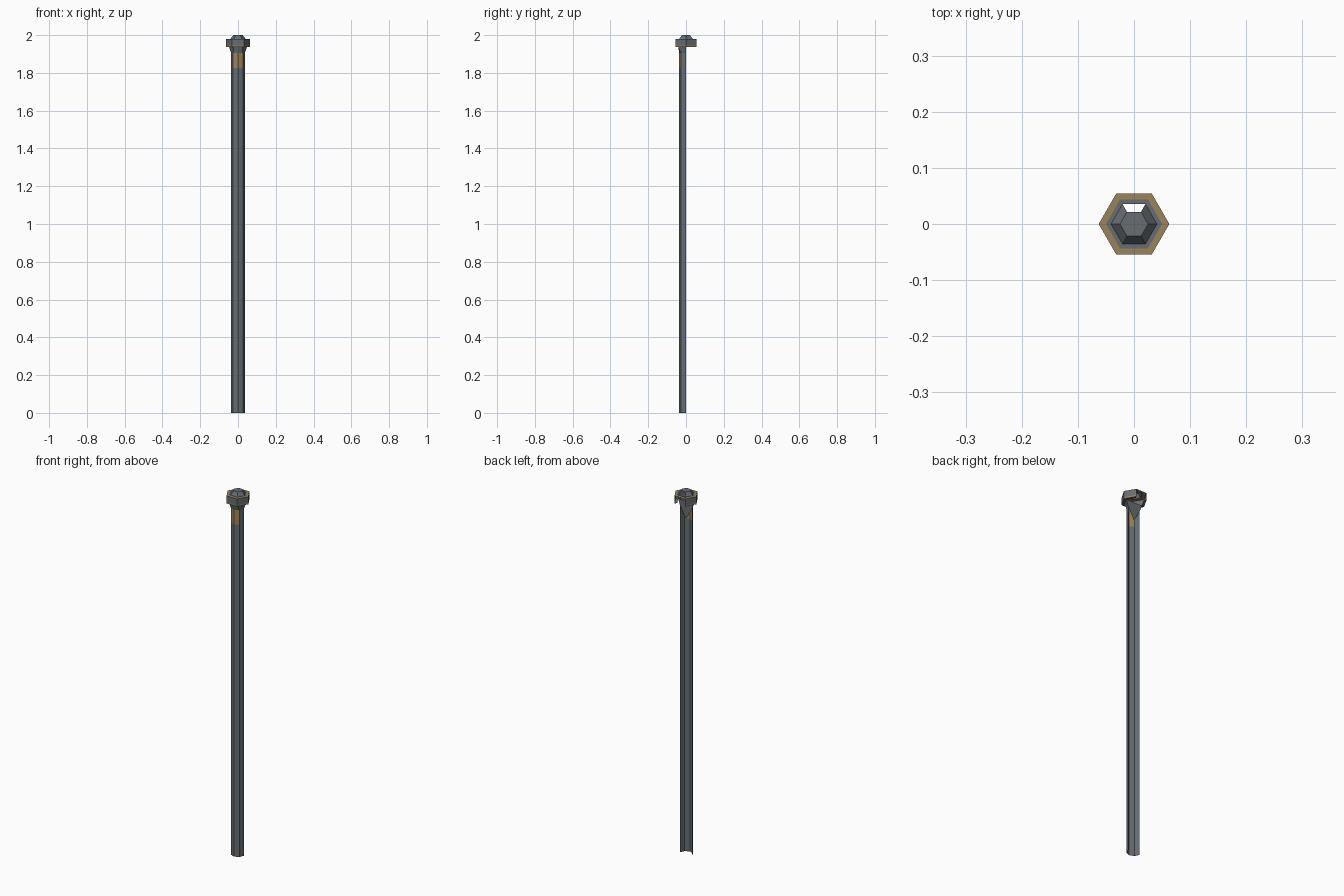
import bpy, math
from mathutils import Vector

if "Cube" in bpy.data.objects:
    bpy.data.objects.remove(bpy.data.objects["Cube"])


def material(name, rgb):
    m = bpy.data.materials.new(name)
    m.diffuse_color = (*rgb, 1)
    m.use_nodes = True
    m.node_tree.nodes["Principled BSDF"].inputs["Base Color"].default_value = m.diffuse_color
    return m


STEEL = material("dark grey metal", (0.135, 0.155, 0.17))
AMBER = material("dull amber trim", (0.33, 0.23, 0.10))


def build(name, verts, faces):
    """faces: list of (indices, material index, wanted outward direction)"""
    me = bpy.data.meshes.new(name)
    fixed = []
    for idx, _, out in faces:
        a, b, c = (Vector(verts[i]) for i in idx[:3])
        n = (b - a).cross(c - b)
        fixed.append(idx if n.dot(Vector(out)) > 0 else idx[::-1])
    me.from_pydata(verts, [], fixed)
    me.materials.append(STEEL)
    me.materials.append(AMBER)
    for p, (_, m, _) in zip(me.polygons, faces):
        p.material_index = m
    ob = bpy.data.objects.new(name, me)
    bpy.context.collection.objects.link(ob)
    return ob


def hexagon(r, z):
    return [(r * math.cos(math.radians(60 * k)), r * math.sin(math.radians(60 * k)), z) for k in range(6)]


def half_round(r, z):
    return [(-r * math.cos(math.pi * k / 4), -r * math.sin(math.pi * k / 4), z) for k in range(5)]


def half_hex(r, z):
    a = r * math.sqrt(3) / 2
    return [(-r, 0, z), (-r / 2, -a, z), (0, -a, z), (r / 2, -a, z), (r, 0, z)]


# open-backed half-round shaft with an amber marker band on its two front faces
rows = [half_round(0.036, z) for z in (0, 1.825, 1.905)] + [half_hex(0.048, 1.94)]
verts = [v for r in rows for v in r]
faces = []
for j in range(3):
    for i in range(4):
        q = (j * 5 + i, j * 5 + i + 1, j * 5 + 6 + i, j * 5 + 5 + i)
        mid = sum((Vector(verts[k]) for k in q), Vector()) / 4
        faces.append((q, int(j == 1 and i in (1, 2)), (mid.x, mid.y, 0)))
shaft = build("shaft", verts, faces)

# pointed gusset closing the back of the neck
gusset = build("back_gusset",
               [(-0.048, 0, 1.94), (-0.036, 0, 1.905), (0, 0, 1.84), (0.036, 0, 1.905), (0.048, 0, 1.94)],
               [((0, 1, 2, 3, 4), 0, (0, 1, 0))])

# hexagonal head, each ring: radius, height; strips skip the wall side (k == 1) where open
rings = [(0.048, 1.938), (0.063, 1.938), (0.063, 1.946), (0.063, 1.98),
         (0.05, 1.98), (0.041, 1.98), (0.025, 2.0)]
verts = [v for r, z in rings for v in hexagon(r, z)]
amber_strips = {1, 3}
open_strips = {0, 1, 2, 5}
faces = []
for j in range(len(rings) - 1):
    dr, dz = rings[j + 1][0] - rings[j][0], rings[j + 1][1] - rings[j][1]
    for k in range(6):
        if k == 1 and j in open_strips:
            continue
        n = (k + 1) % 6
        t = math.radians(60 * k + 30)
        faces.append(((j * 6 + k, j * 6 + n, j * 6 + 6 + n, j * 6 + 6 + k), int(j in amber_strips),
                      (dz * math.cos(t), dz * math.sin(t), -dr)))
faces.append((tuple(range(36, 42)), 0, (0, 0, 1)))
head = build("hex_head", verts, faces)
